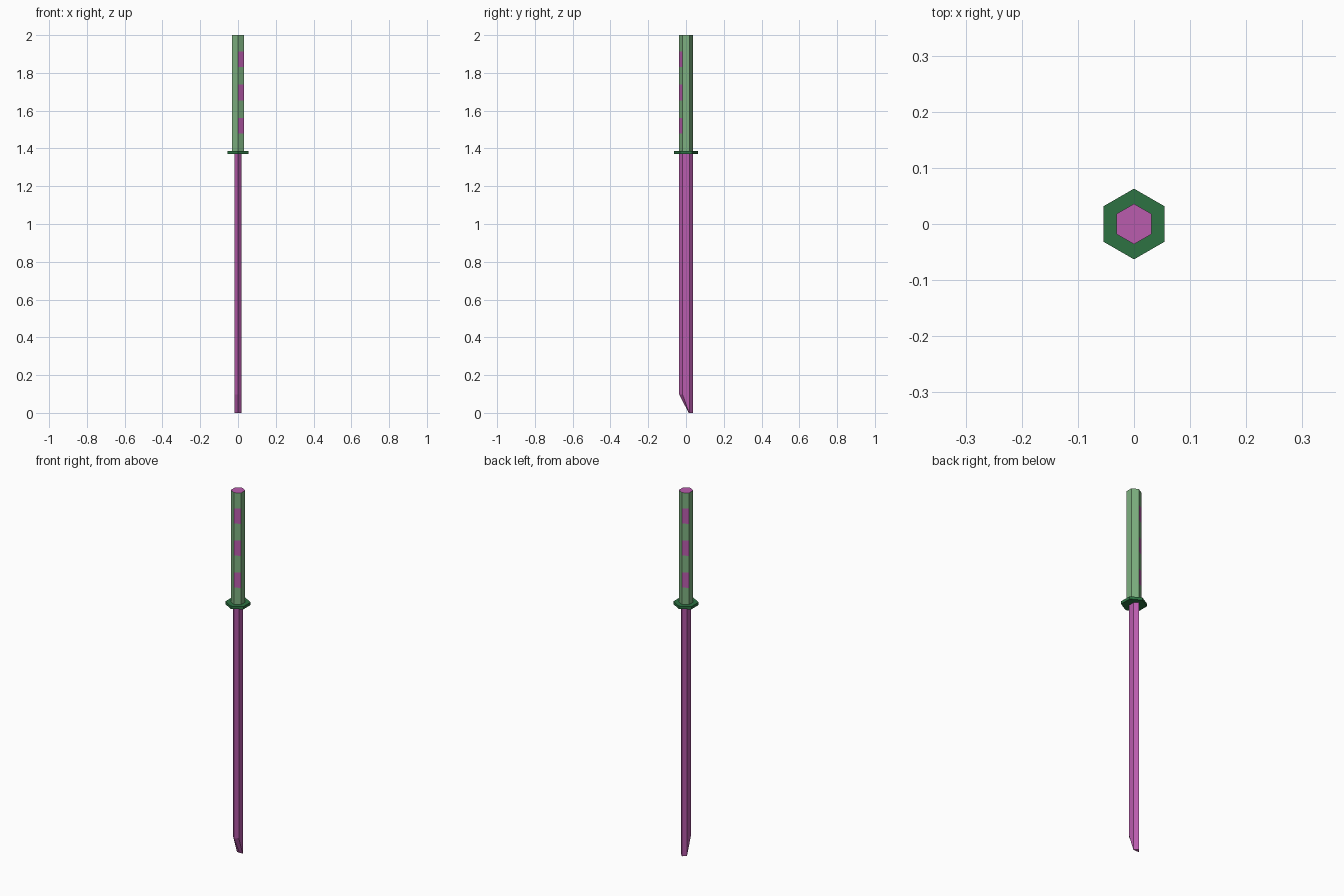
import bpy
from math import sin, cos, pi

if "Cube" in bpy.data.objects:
    bpy.data.objects.remove(bpy.data.objects["Cube"])


def material(name, rgb):
    m = bpy.data.materials.new(name)
    m.diffuse_color = (*rgb, 1)
    m.use_nodes = True
    m.node_tree.nodes["Principled BSDF"].inputs["Base Color"].default_value = m.diffuse_color
    return m


MAGENTA = material("magenta", (0.49, 0.107, 0.42))
GREEN = material("light_green", (0.205, 0.434, 0.214))
DARK = material("dark_green", (0.027, 0.17, 0.055))


def hexagon(r, z, x_scale=1.0):
    # corner 0 points to the front (-y), going counter-clockwise from above
    return [(r * sin(k * pi / 3) * x_scale, -r * cos(k * pi / 3), z) for k in range(6)]


def loft(name, rings, mats):
    # capped hexagonal tube; face order: sides ring by ring, bottom, top
    verts = [v for ring in rings for v in ring]
    faces = []
    for i in range(len(rings) - 1):
        for k in range(6):
            a, b = i * 6 + k, i * 6 + (k + 1) % 6
            faces.append((a, b, b + 6, a + 6))
    top = (len(rings) - 1) * 6
    faces.append(tuple(range(5, -1, -1)))
    faces.append(tuple(range(top, top + 6)))
    mesh = bpy.data.meshes.new(name)
    mesh.from_pydata(verts, [], faces)
    for m in mats:
        mesh.materials.append(m)
    obj = bpy.data.objects.new(name, mesh)
    bpy.context.collection.objects.link(obj)
    return obj


# handle, with magenta inlays on two opposite sides and a magenta end cap
levels = [1.38, 1.478, 1.562, 1.654, 1.738, 1.83, 1.914, 2.0]
handle = loft("handle", [hexagon(0.036, z) for z in levels], [GREEN, MAGENTA])
polys = handle.data.polygons
for band in (1, 3, 5):
    for side in (0, 3):
        polys[band * 6 + side].material_index = 1
polys[len(polys) - 1].material_index = 1

# guard plate
loft("guard", [hexagon(0.063, z) for z in (1.371, 1.386)], [DARK])

# blade: flattened hexagon, with the front corners swept back to a chisel tip
flat = 0.56
tip = hexagon(0.036, 0.0, flat)
side_x, side_y = tip[2][0], tip[2][1]
tip[0] = (0, side_y - 0.004, 0)
tip[1] = (side_x, side_y - 0.002, 0)
tip[5] = (-side_x, side_y - 0.002, 0)
loft("blade", [tip, hexagon(0.036, 0.098, flat), hexagon(0.036, 1.375, flat)], [MAGENTA])
